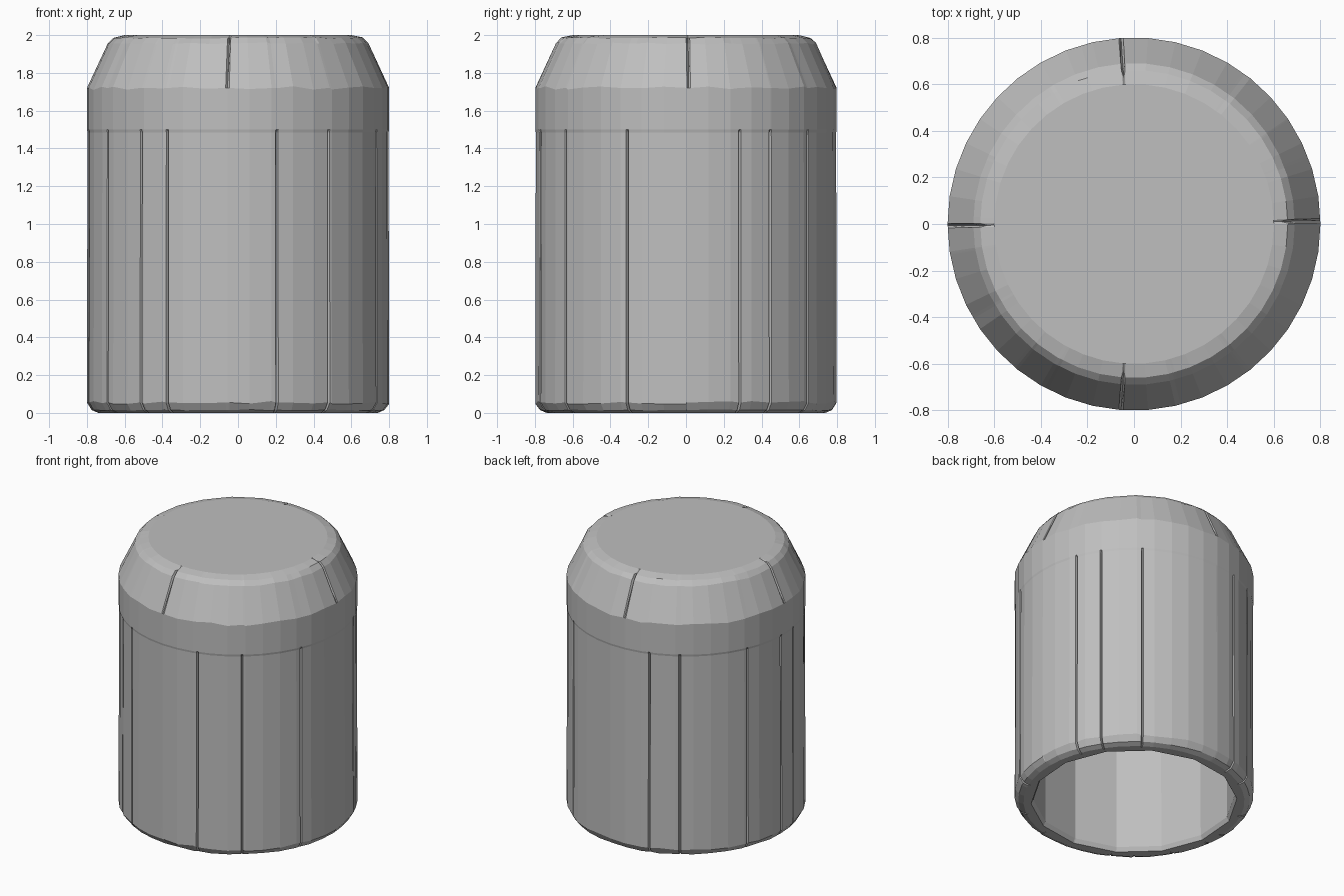
import bpy, bmesh, math, random

random.seed(4)
if "Cube" in bpy.data.objects:
    bpy.data.objects.remove(bpy.data.objects["Cube"], do_unlink=True)

# Material
grey = bpy.data.materials.new("plain grey")
grey.use_nodes = True
COLOUR = (0.52, 0.52, 0.52, 1)
grey.diffuse_color = COLOUR
grey.node_tree.nodes["Principled BSDF"].inputs["Base Color"].default_value = COLOUR

SEGMENTS = 42          # outer facets
INNER = 14             # wide facets inside the bore
STEP = 360 / SEGMENTS
GROOVES = [-171, -150, -130, -118, -75, -53, -23, 21, 34, 54, 107, 122, 156, 178]
NOTCHES = [1, 94, 180.5, -94]

# Outer profile: radius, height, groove depth, notch depth, height wobble
OUTER = [
    (0.74, 0.0, 0.02, 0, 0),
    (0.775, 0.015, 0.02, 0, 0.004),
    (0.8, 0.055, 0.02, 0, 0.008),
    (0.797, 1.485, 0.02, 0, 0),
    (0.8, 1.5, 0, 0, 0),
    (0.8, 1.72, 0, 0, 0.01),
    (0.69, 1.955, 0, 0.03, 0.006),
    (0.66, 1.985, 0, 0.03, 0.004),
    (0.6, 2.0, 0, 0, 0),
]
# Bore profile: radius, height
BORE = [(0.69, 0.0), (0.675, 0.03), (0.67, 1.75)]


def columns():
    """Angles round the shell, with three extra columns for each slit."""
    cols = [((i * STEP), "plain") for i in range(SEGMENTS)]
    for kind, angles, half in (("groove", GROOVES, 0.5), ("notch", NOTCHES, 0.7)):
        for a in angles:
            a %= 360
            cols = [c for c in cols if c[1] != "plain"
                    or abs((c[0] - a + 180) % 360 - 180) > half + 0.2]
            cols += [(a - half, "edge"), (a, kind), (a + half, "edge")]
    return sorted((a % 360, kind) for a, kind in cols)


def polygon_factor(a, sides, first_corner):
    """Radius of a regular polygon, relative to its corners, at an angle."""
    span = 360 / sides
    off = (a - first_corner) % span - span / 2
    return math.cos(math.radians(span / 2)) / math.cos(math.radians(off))


def point(r, a, z):
    t = math.radians(a)
    return (r * math.cos(t), r * math.sin(t), z)


# Shell: outer wall, bevelled rim and faceted bore in one closed skin
cols = columns()
bm = bmesh.new()
rings = []
for r, z in reversed(BORE):
    rings.append([bm.verts.new(point(r * polygon_factor(a, INNER, STEP), a, z))
                  for a, kind in cols])
for r, z, groove, notch, wobble in OUTER:
    ring = []
    for a, kind in cols:
        depth = groove if kind == "groove" else notch if kind == "notch" else 0
        facet = polygon_factor(a, SEGMENTS, 0)
        dz = random.uniform(-wobble, wobble) if kind == "plain" else 0
        ring.append(bm.verts.new(point(r * facet - depth, a, z + dz)))
    rings.append(ring)

n = len(cols)
for low, high in zip(rings, rings[1:]):
    for i in range(n):
        j = (i + 1) % n
        bm.faces.new((low[i], low[j], high[j], high[i]))

# Top of the cap and ceiling of the bore
bm.faces.new(rings[-1])
bm.faces.new(rings[0])
bmesh.ops.recalc_face_normals(bm, faces=bm.faces)

mesh = bpy.data.meshes.new("cap_shell")
bm.to_mesh(mesh)
bm.free()
mesh.materials.append(grey)
shell = bpy.data.objects.new("cap_shell", mesh)
bpy.context.collection.objects.link(shell)
